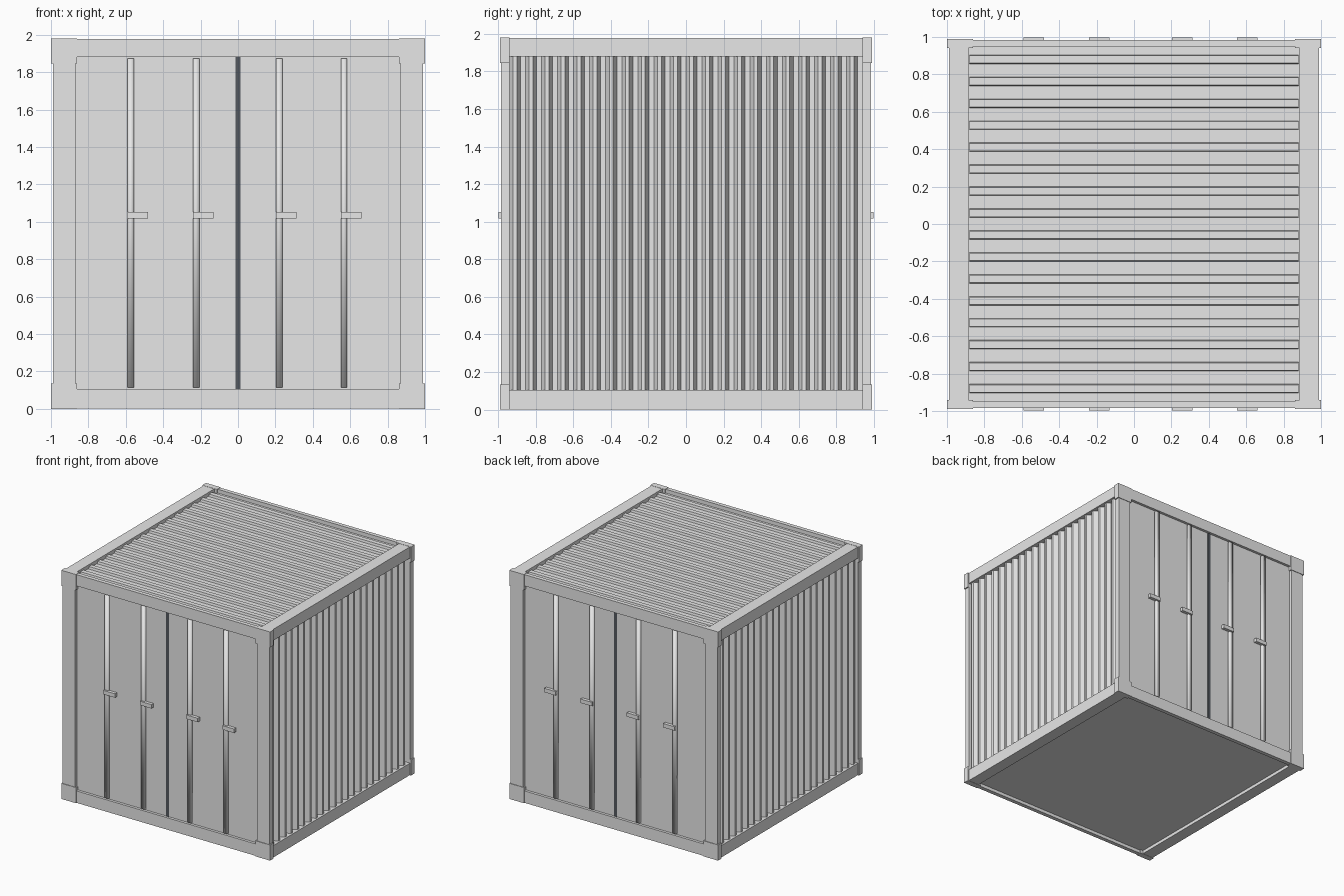
import bpy
import bmesh

cube = bpy.data.objects.get("Cube")
if cube:
    bpy.data.objects.remove(cube, do_unlink=True)


def make_material(name, rgb):
    mat = bpy.data.materials.new(name)
    mat.use_nodes = True
    colour = (*rgb, 1.0)
    mat.diffuse_color = colour
    mat.node_tree.nodes["Principled BSDF"].inputs["Base Color"].default_value = colour
    return mat


GREY = make_material("light grey paint", (0.8, 0.8, 0.8))
DARK = make_material("dark rubber", (0.087, 0.098, 0.114))

HEIGHT = 1.98       # overall height
SILL = 0.105        # top of the bottom rails
HEAD = 1.88         # underside of the top rails
INNER_X, INNER_Y = 0.885, 0.95


def finish(name, bm, mat):
    bmesh.ops.recalc_face_normals(bm, faces=bm.faces)
    mesh = bpy.data.meshes.new(name)
    bm.to_mesh(mesh)
    bm.free()
    mesh.materials.append(mat)
    obj = bpy.data.objects.new(name, mesh)
    bpy.context.collection.objects.link(obj)
    return obj


def box(name, x, y, z, mat=GREY):
    """Box from its (low, high) range on each axis."""
    bm = bmesh.new()
    bmesh.ops.create_cube(bm, size=1)
    for v in bm.verts:
        for axis, (a, b) in enumerate((x, y, z)):
            v.co[axis] = (a + b) / 2 + v.co[axis] * (b - a)
    return finish(name, bm, mat)


def prism(name, outline, direction, mat=GREY):
    """Extrude a closed outline along a direction."""
    bm = bmesh.new()
    face = bm.faces.new([bm.verts.new(p) for p in outline])
    result = bmesh.ops.extrude_face_region(bm, geom=[face], use_keep_orig=True)
    moved = [g for g in result["geom"] if isinstance(g, bmesh.types.BMVert)]
    bmesh.ops.translate(bm, verts=moved, vec=direction)
    return finish(name, bm, mat)


def span(sign, a, b):
    return tuple(sorted((sign * a, sign * b)))


# Corner posts and corner castings
for sx, side in ((-1, "right"), (1, "left")):
    for sy, end in ((-1, "front"), (1, "back")):
        box(f"{end}_{side}_post", span(sx, 0.87, 0.99), span(sy, 0.94, 0.985),
            (0.1, HEIGHT - 0.1))
        for level, z in (("bottom", (0, 0.135)), ("top", (HEIGHT - 0.135, HEIGHT))):
            box(f"{end}_{side}_{level}_casting", span(sx, 0.86, 1.0),
                span(sy, 0.94, 0.99), z)

# Frame rails around the top and bottom
for level, z in (("bottom", (0.002, SILL)), ("top", (HEAD, HEIGHT - 0.002))):
    for s, side, end in ((-1, "right", "front"), (1, "left", "back")):
        box(f"{side}_{level}_rail", span(s, INNER_X, 0.99), (-0.95, 0.95), z)
        box(f"{end}_{level}_rail", (-0.87, 0.87), span(s, INNER_Y, 0.985), z)

# Corrugated side walls
FOLDS = 22
pitch = 1.88 / FOLDS
INNER, OUTER = 0.94, 0.975
fold = ((0, INNER), (0.22, OUTER), (0.46, OUTER), (0.69, INNER))
for s, side in ((-1, "right"), (1, "left")):
    outline = [(s * x, -0.94 + (i + f) * pitch, SILL - 0.01)
               for i in range(FOLDS) for f, x in fold]
    outline += [(s * INNER, 0.94, SILL - 0.01), (s * 0.9, 0.94, SILL - 0.01),
                (s * 0.9, -0.94, SILL - 0.01)]
    prism(f"{side}_wall", outline, (0, 0, HEAD - SILL + 0.02))

# Roof sheet with raised ribs, and the recessed floor
box("roof", (-0.9, 0.9), (-0.96, 0.96), (1.92, 1.945))
for i in range(16):
    y = -0.88 + i * 1.76 / 15
    outline = [(-0.88, y + dy, z) for dy, z in
               ((-0.025, 1.94), (-0.02, 1.965), (0.02, 1.965), (0.025, 1.94))]
    prism(f"roof_rib_{i + 1}", outline, (1.76, 0, 0))
box("floor", (-0.9, 0.9), (-0.96, 0.96), (0.03, 0.06))

# Doors, seal, locking bars and handles on both ends
for s, end in ((-1, "front"), (1, "back")):
    for sx, side in ((-1, "right"), (1, "left")):
        box(f"{end}_{side}_door", span(sx, 0, 0.88), span(s, 0.92, 0.962),
            (SILL - 0.01, HEAD + 0.01))
    box(f"{end}_door_seal", (-0.014, 0.014), span(s, 0.955, 0.966), (SILL, HEAD), DARK)
    for n, x in enumerate((-0.573, -0.224, 0.22, 0.567), 1):
        bar = box(f"{end}_locking_bar_{n}", (x - 0.017, x + 0.017),
                  span(s, 0.955, 0.982), (0.115, 1.872))
        bar.data.shade_smooth()
        box(f"{end}_handle_{n}", (x - 0.017, x + 0.093), span(s, 0.97, 0.998),
            (1.018, 1.052))
